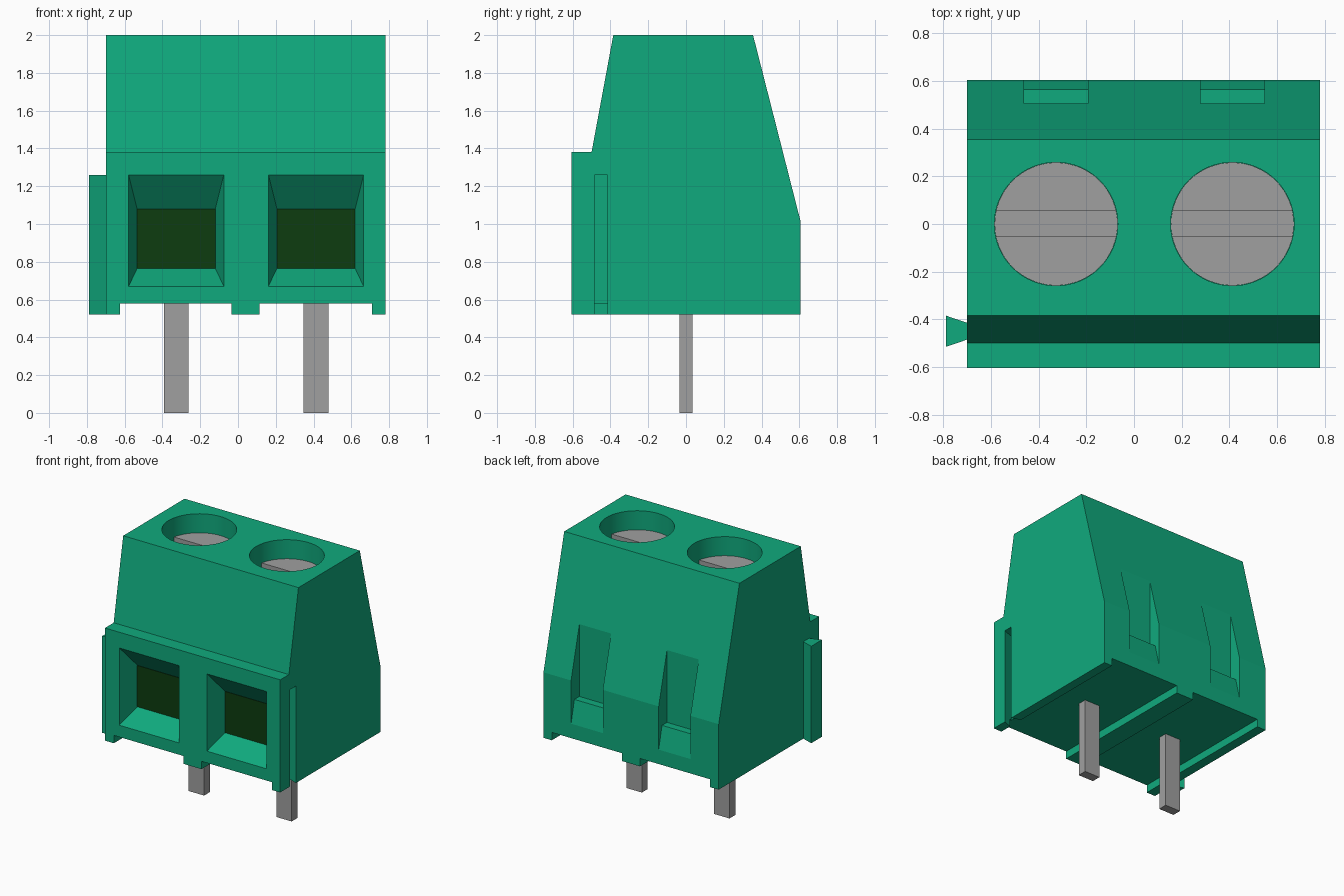
import bpy, bmesh, math
from mathutils import Vector

if "Cube" in bpy.data.objects:
    bpy.data.objects.remove(bpy.data.objects["Cube"], do_unlink=True)


def material(name, rgb):
    m = bpy.data.materials.new(name)
    m.use_nodes = True
    m.diffuse_color = (*rgb, 1)
    bsdf = m.node_tree.nodes["Principled BSDF"]
    bsdf.inputs["Base Color"].default_value = (*rgb, 1)
    return m


GREEN = material("housing green", (0.005, 0.40, 0.205))
GREY = material("metal grey", (0.35, 0.35, 0.35))
DARK = material("dark green", (0.004, 0.045, 0.005))


def loft(name, start, end, mat):
    """Closed solid between two matching outlines."""
    bm = bmesh.new()
    a = [bm.verts.new(p) for p in start]
    b = [bm.verts.new(p) for p in end]
    n = len(a)
    bm.faces.new(a)
    bm.faces.new(b)
    for i in range(n):
        j = (i + 1) % n
        bm.faces.new((a[i], a[j], b[j], b[i]))
    bmesh.ops.recalc_face_normals(bm, faces=bm.faces)
    me = bpy.data.meshes.new(name)
    bm.to_mesh(me)
    bm.free()
    me.materials.append(mat)
    ob = bpy.data.objects.new(name, me)
    bpy.context.collection.objects.link(ob)
    return ob


def prism_x(name, yz, x0, x1, mat):
    return loft(name, [(x0, y, z) for y, z in yz], [(x1, y, z) for y, z in yz], mat)


def prism_z(name, xy, z0, z1, mat):
    return loft(name, [(x, y, z0) for x, y in xy], [(x, y, z1) for x, y in xy], mat)


def box(name, x0, x1, y0, y1, z0, z1, mat):
    return prism_z(name, [(x0, y0), (x1, y0), (x1, y1), (x0, y1)], z0, z1, mat)


def disc(name, x, r, z0, z1, mat, n=64):
    ring = [(x + r * math.cos(i * math.tau / n), r * math.sin(i * math.tau / n)) for i in range(n)]
    return prism_z(name, ring, z0, z1, mat)


def rect_y(x, w, y, z0, z1):
    return [(x - w, y, z0), (x + w, y, z0), (x + w, y, z1), (x - w, y, z1)]


def cut(target, cutter):
    """Subtract the cutter, then discard it."""
    cutter.hide_render = True
    mod = target.modifiers.new("cut", "BOOLEAN")
    mod.operation = "DIFFERENCE"
    mod.solver = "EXACT"
    mod.object = cutter
    select(target)
    bpy.ops.object.modifier_apply(modifier=mod.name)
    bpy.data.objects.remove(cutter, do_unlink=True)


def select(ob):
    bpy.ops.object.select_all(action="DESELECT")
    ob.select_set(True)
    bpy.context.view_layer.objects.active = ob


# Housing: side profile extruded across the width
LEFT, RIGHT, BASE, TOP = 0.78, -0.70, 0.52, 2.0
profile = [(-0.605, BASE), (-0.605, 1.38), (-0.50, 1.38), (-0.385, TOP),
           (0.355, TOP), (0.605, 1.02), (0.605, BASE)]
housing = prism_x("housing", profile, RIGHT, LEFT, GREEN)

# Recesses under the base, leaving three feet
for x0, x1 in ((-0.625, -0.035), (0.115, 0.71)):
    cut(housing, box("base_cutter", x0, x1, -1, 1, 0.4, 0.58, GREEN))


# Dovetail outline, narrow at the housing wall
def dovetail(x):
    return [(x, -0.485), (x, -0.415), (x - 0.088, -0.385), (x - 0.088, -0.515)]


cut(housing, prism_z("groove_cutter", dovetail(LEFT + 0.0005), 0.4, 1.26, GREEN))
prism_z("dovetail_rib", dovetail(RIGHT), BASE, 1.26, GREEN)

screws = []
for side, x in (("right", -0.327), ("left", 0.413)):
    # Tapered wire entry with a dark end plate
    cut(housing, loft("entry_cutter", rect_y(x, 0.252, -0.605, 0.67, 1.26),
                      rect_y(x, 0.207, -0.45, 0.765, 1.08), GREEN))
    loft(side + "_entry_plate", rect_y(x, 0.207, -0.453, 0.765, 1.08),
         rect_y(x, 0.207, -0.447, 0.765, 1.08), DARK)

    # Rear notch with a shelf and a sloping lip
    notch = [(0.505, 0.86), (0.565, 0.86), (0.605, 0.69), (0.7, 0.69), (0.7, 1.6), (0.505, 1.6)]
    cut(housing, prism_x("notch_cutter", notch, x - 0.134, x + 0.134, GREEN))

    # Screw well and slotted screw
    cut(housing, disc("well_cutter", x, 0.259, TOP - 0.3, TOP + 0.2, GREEN))
    screw = disc(side + "_screw", x, 0.258, TOP - 0.3, TOP - 0.145, GREY)
    cut(screw, box("slot_cutter", x - 0.4, x + 0.4, -0.052, 0.054, TOP - 0.2, TOP, GREY))
    screws.append(screw)

    # Solder pin
    box(side + "_pin", x - 0.065, x + 0.065, -0.035, 0.035, 0, 0.62, GREY)

# Round walls smooth, corners sharp
for ob in [housing] + screws:
    select(ob)
    bpy.ops.object.shade_smooth_by_angle(angle=math.radians(12))
